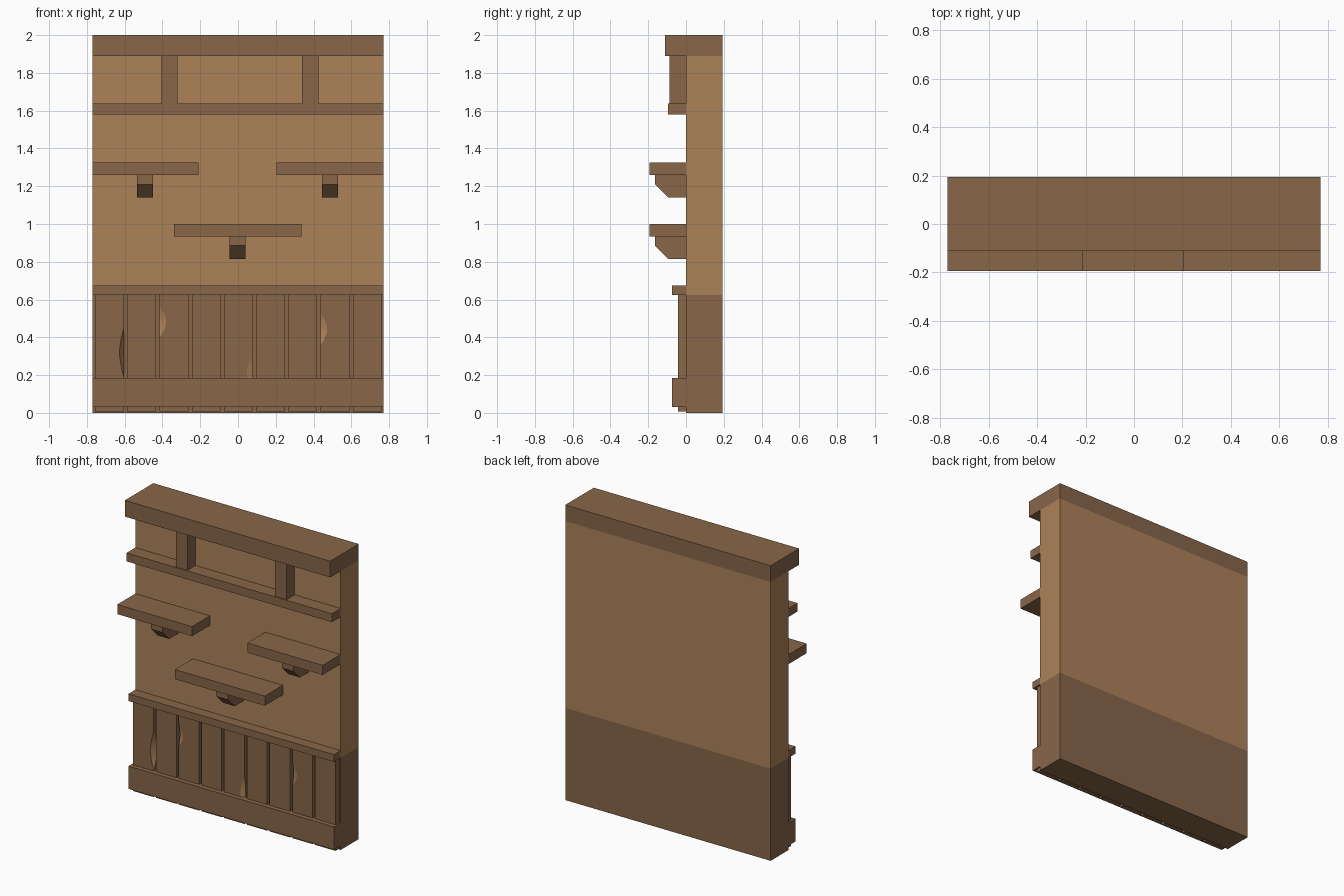
import bpy, bmesh, math

cube = bpy.data.objects.get("Cube")
if cube:
    bpy.data.objects.remove(cube, do_unlink=True)


def srgb(*rgb):
    return [((c / 255 + 0.055) / 1.055) ** 2.4 for c in rgb] + [1.0]


def material(name, colour):
    mat = bpy.data.materials.new(name)
    mat.diffuse_color = colour
    mat.use_nodes = True
    mat.node_tree.nodes["Principled BSDF"].inputs["Base Color"].default_value = colour
    return mat


DARK = material("dark wood", srgb(136, 102, 73))
LIGHT = material("light wood", srgb(172, 130, 89))

HALF = 0.77      # half the wall width
BACK = 0.193     # rear plane; the wall face lies on y = 0


def finish(name, bm, *mats):
    bmesh.ops.recalc_face_normals(bm, faces=bm.faces)
    mesh = bpy.data.meshes.new(name)
    bm.to_mesh(mesh)
    bm.free()
    for mat in mats:
        mesh.materials.append(mat)
    obj = bpy.data.objects.new(name, mesh)
    bpy.context.collection.objects.link(obj)
    return obj


def extrude_x(name, profile, x0, x1, mat=DARK):
    """Sweep a (y, z) outline from x0 to x1."""
    bm = bmesh.new()
    face = bm.faces.new([bm.verts.new((x0, y, z)) for y, z in profile])
    moved = bmesh.ops.extrude_face_region(bm, geom=[face])["geom"]
    verts = [v for v in moved if isinstance(v, bmesh.types.BMVert)]
    bmesh.ops.translate(bm, verts=verts, vec=(x1 - x0, 0, 0))
    return finish(name, bm, mat)


def box(name, x0, x1, y0, y1, z0, z1, mat=DARK):
    return extrude_x(name, [(y0, z0), (y1, z0), (y1, z1), (y0, z1)], x0, x1, mat)


def plank(name, centre, chip=None):
    """Board whose left or right front edge may carry a curved, pale chip."""
    half, front, bottom, top = 0.076, -0.042, 0.007, 0.63
    side, low, high, width, depth = chip or (1, 0.2, 0.4, 0, 0)
    steps = 12 if chip else 1
    levels = [bottom] + [low + (high - low) * i / steps for i in range(steps + 1)] + [top]
    bm = bmesh.new()
    rows = []
    for z in levels:
        t = min(max((z - low) / (high - low), 0), 1)
        bulge = math.sin(math.pi * t)
        section = [(half, 0), (half, front + depth * bulge),
                   (half - width * bulge, front), (-half, front), (-half, 0)]
        rows.append([bm.verts.new((centre + side * x, y, z)) for x, y in section])
    for a, b in zip(rows, rows[1:]):
        for i in range(5):
            j = (i + 1) % 5
            face = bm.faces.new((a[i], a[j], b[j], b[i]))
            face.material_index = 1 if i == 1 else 0
    bm.faces.new(rows[0])
    bm.faces.new(rows[-1])
    bmesh.ops.remove_doubles(bm, verts=bm.verts, dist=0.0001)
    bmesh.ops.dissolve_degenerate(bm, edges=bm.edges, dist=0.0001)
    return finish(name, bm, DARK, LIGHT)


# Wall body and top beam
box("lower_wall", -HALF, HALF, 0, BACK, 0, 0.625)
box("upper_wall", -HALF, HALF, 0, BACK, 0.625, 1.89, LIGHT)
box("top_beam", -HALF, HALF, -0.112, BACK, 1.89, 2.0)

# Upper rail with two short posts
box("upper_rail", -HALF, HALF, -0.094, 0, 1.58, 1.637)
for side, x in (("right", -0.362), ("left", 0.382)):
    box(side + "_post", x - 0.043, x + 0.043, -0.087, 0, 1.637, 1.89)

# Shelves, each on a chamfered bracket
for side, x0, x1, bracket_x, z in (("right", -HALF, -0.21, -0.492, 1.26),
                                   ("left", 0.205, HALF, 0.487, 1.26),
                                   ("middle", -0.338, 0.336, -0.002, 0.935)):
    box(side + "_shelf", x0, x1, -BACK, 0, z, z + 0.065)
    extrude_x(side + "_bracket",
              [(0, z), (-0.165, z), (-0.165, z - 0.05), (-0.093, z - 0.12), (0, z - 0.12)],
              bracket_x - 0.043, bracket_x + 0.043)

# Panelling: planks between a cap rail and a baseboard
box("cap_rail", -HALF, HALF, -0.073, 0, 0.625, 0.674)
box("baseboard", -HALF, HALF, -0.073, 0, 0.03, 0.184)
chips = {0: (1, 0.19, 0.45, 0.023, 0.04),
         2: (-1, 0.4, 0.565, 0.034, 0.012),
         4: (1, 0.1, 0.33, 0.03, 0.012),
         7: (-1, 0.36, 0.53, 0.034, 0.012)}
for i in range(9):
    plank("plank_%d" % (i + 1), 0.002 + (i - 4) * 0.1705, chips.get(i))
